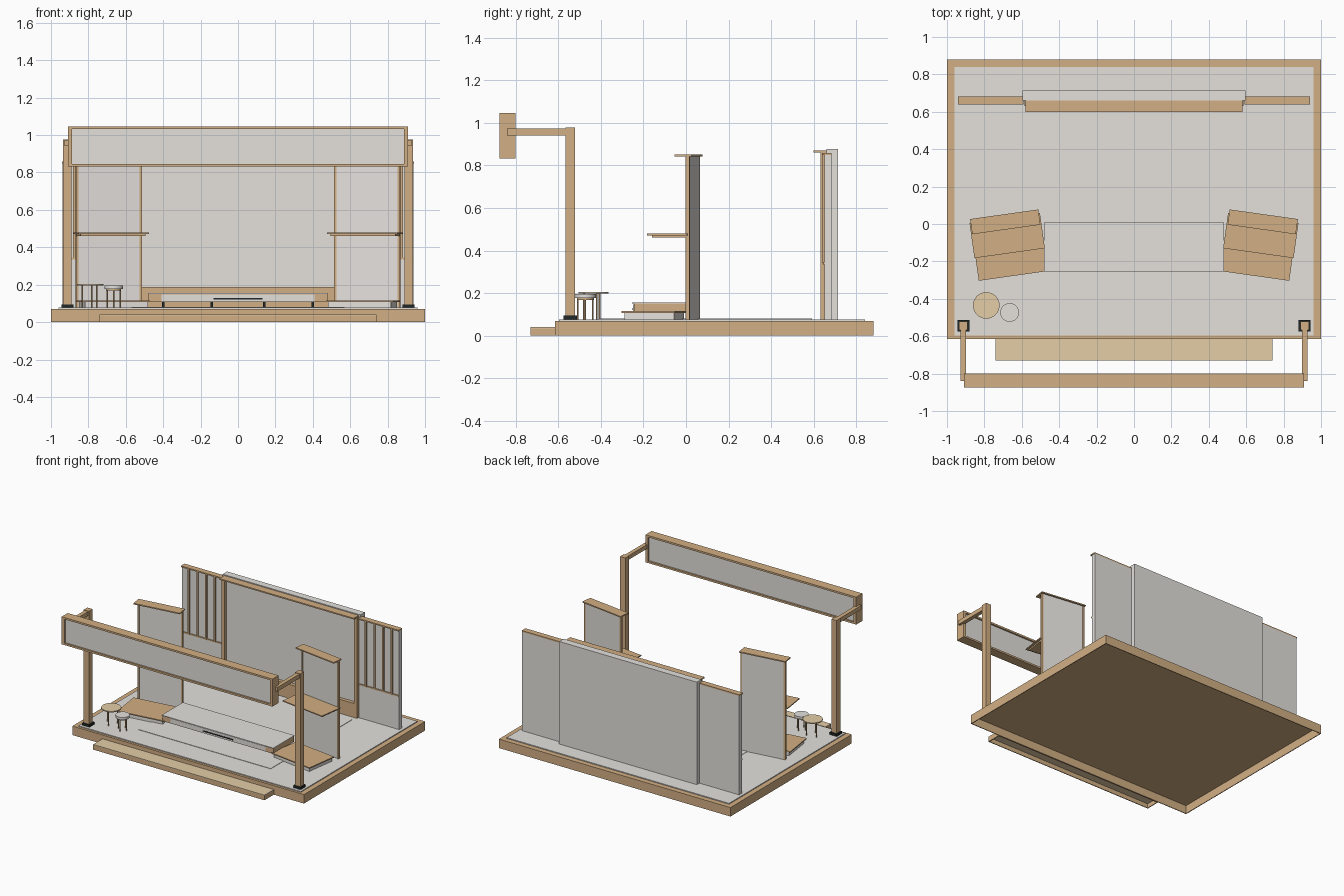
import bpy, math
from mathutils import Matrix, Vector

old = bpy.data.objects.get("Cube")
if old:
    bpy.data.objects.remove(old, do_unlink=True)


def material(name, rgb):
    m = bpy.data.materials.new(name)
    m.use_nodes = True
    m.diffuse_color = (*rgb, 1)
    m.node_tree.nodes["Principled BSDF"].inputs["Base Color"].default_value = (*rgb, 1)
    return m


WOOD = material("wood", (0.65, 0.43, 0.23))
PALE = material("pale_wood", (0.78, 0.61, 0.39))
GREY = material("warm_grey", (0.78, 0.755, 0.72))
BLACK = material("black", (0.015, 0.02, 0.02))


def box(name, x, y, z, mat, frame=Matrix()):
    """Box from (min, max) ranges, placed in an optional local frame."""
    bpy.ops.mesh.primitive_cube_add(size=1)
    ob = bpy.context.object
    ob.name = name
    centre = Vector([(a + b) / 2 for a, b in (x, y, z)])
    size = Vector([abs(b - a) for a, b in (x, y, z)])
    ob.matrix_world = frame @ Matrix.Translation(centre) @ Matrix.Diagonal((*size, 1))
    ob.data.materials.append(mat)


def pair(name, x, y, z, mat):
    """The same box on both sides of the model."""
    box("left_" + name, x, y, z, mat)
    box("right_" + name, (-x[1], -x[0]), y, z, mat)


def skirt(name, half, y, z, mat, t=0.006):
    """Four thin boards around an open underside."""
    box(name + "_front", (-half, half), (y[0], y[0] + t), z, mat)
    box(name + "_back", (-half, half), (y[1] - t, y[1]), z, mat)
    pair(name + "_side", (half - t, half), (y[0] + t, y[1] - t), z, mat)


def disc(name, x, y, r, z0, z1, mat, sides=32):
    bpy.ops.mesh.primitive_cylinder_add(vertices=sides, radius=r, depth=z1 - z0,
                                        location=(x, y, (z0 + z1) / 2))
    ob = bpy.context.object
    ob.name = name
    ob.data.materials.append(mat)
    bpy.ops.object.shade_smooth_by_angle(angle=math.radians(40))


# Open-bottomed platform, floor and entry step
box("platform_deck", (-1, 1), (-0.615, 0.88), (0.064, 0.07), WOOD)
skirt("platform_skirt", 1, (-0.615, 0.88), (0, 0.064), WOOD)
box("floor", (-0.96, 0.96), (-0.597, 0.84), (0.068, 0.077), GREY)
box("floor_mat", (-0.57, 0.57), (-0.41, 0.592), (0.07, 0.08), GREY)
box("step_tread", (-0.74, 0.74), (-0.73, -0.615), (0.034, 0.04), PALE)
skirt("step_skirt", 0.74, (-0.73, -0.615), (0, 0.036), WOOD)

# Posts and arms carrying the sign
pair("post_base", (0.88, 0.943), (-0.575, -0.512), (0.07, 0.095), BLACK)
pair("post", (0.89, 0.935), (-0.567, -0.522), (0.09, 0.977), WOOD)
pair("sign_arm", (0.897, 0.928), (-0.84, -0.55), (0.941, 0.973), WOOD)

# Sign: rails around a recessed panel
box("sign_panel", (-0.9, 0.9), (-0.862, -0.813), (0.842, 1.037), GREY)
for name, z in (("bottom", 0.832), ("top", 1.033)):
    box("sign_rail_" + name, (-0.91, 0.91), (-0.875, -0.8), (z, z + 0.014), WOOD)
pair("sign_side", (0.887, 0.91), (-0.875, -0.8), (0.846, 1.033), WOOD)

# Back wall centre
box("back_wall", (-0.595, 0.595), (0.66, 0.715), (0.07, 0.877), GREY)
box("back_wall_cap", (-0.58, 0.58), (0.6, 0.67), (0.86, 0.87), WOOD)
box("back_wall_base", (-0.575, 0.575), (0.632, 0.665), (0.07, 0.187), WOOD)
pair("back_wall_trim", (0.56, 0.585), (0.632, 0.665), (0.07, 0.86), WOOD)

# Back wall wings with slats
pair("wing", (0.59, 0.937), (0.65, 0.683), (0.07, 0.848), GREY)
pair("wing_cap", (0.59, 0.94), (0.638, 0.683), (0.848, 0.858), WOOD)
pair("wing_rail", (0.59, 0.937), (0.643, 0.655), (0.335, 0.345), WOOD)
for i in range(4):
    x = 0.645 + i * 0.075
    pair(f"wing_slat_{i}", (x, x + 0.013), (0.64, 0.655), (0.34, 0.848), WOOD)

# Angled display partitions with shelf and low podium
for side, s in (("left", 1), ("right", -1)):
    f = Matrix.Translation((s * 0.694, 0.052, 0)) @ Matrix.Rotation(-s * math.radians(8), 4, 'Z')
    box(side + "_partition", (-0.17, 0.17), (-0.025, -0.012), (0.07, 0.842), GREY, f)
    box(side + "_partition_cap", (-0.184, 0.184), (-0.082, 0), (0.842, 0.851), WOOD, f)
    for n, x in (("inner", -0.178), ("outer", 0.165)):
        box(f"{side}_partition_trim_{n}", (x, x + 0.013), (-0.029, -0.011), (0.07, 0.842), WOOD, f)
    box(side + "_shelf", (-0.19, 0.19), (-0.21, -0.02), (0.471, 0.479), WOOD, f)
    box(side + "_shelf_support", (-0.175, 0.175), (-0.19, -0.02), (0.46, 0.471), WOOD, f)
    box(side + "_podium", (-0.17, 0.17), (-0.32, -0.085), (0.07, 0.107), GREY, f)
    box(side + "_podium_top", (-0.184, 0.184), (-0.333, -0.08), (0.107, 0.115), WOOD, f)

# Central counter with a recessed front
box("counter", (-0.48, 0.48), (-0.245, 0.006), (0.107, 0.151), WOOD)
box("counter_top", (-0.482, 0.482), (-0.253, 0.008), (0.151, 0.156), GREY)
box("counter_front", (-0.41, 0.41), (-0.248, -0.24), (0.111, 0.147), GREY)
box("counter_slot", (-0.13, 0.13), (-0.251, -0.245), (0.121, 0.13), BLACK)
for n, x in (("inner", 0.14), ("outer", 0.4)):
    pair(f"counter_foot_{n}", (x - 0.006, x + 0.006), (-0.12, -0.05), (0.07, 0.108), BLACK)


# Round table and stool
def legs(name, count, x, y, r, start, top):
    for i in range(count):
        a = start + math.tau * i / count
        disc(f"{name}_leg_{i}", x + r * math.cos(a), y + r * math.sin(a),
             0.004, 0.07, top, WOOD, 10)


disc("table_top", -0.79, -0.435, 0.071, 0.197, 0.205, PALE)
legs("table", 3, -0.79, -0.435, 0.045, math.radians(40), 0.198)
disc("stool_seat", -0.665, -0.473, 0.05, 0.176, 0.195, GREY)
disc("stool_ring", -0.665, -0.473, 0.04, 0.168, 0.176, WOOD)
legs("stool", 4, -0.665, -0.473, 0.035, 0, 0.17)
